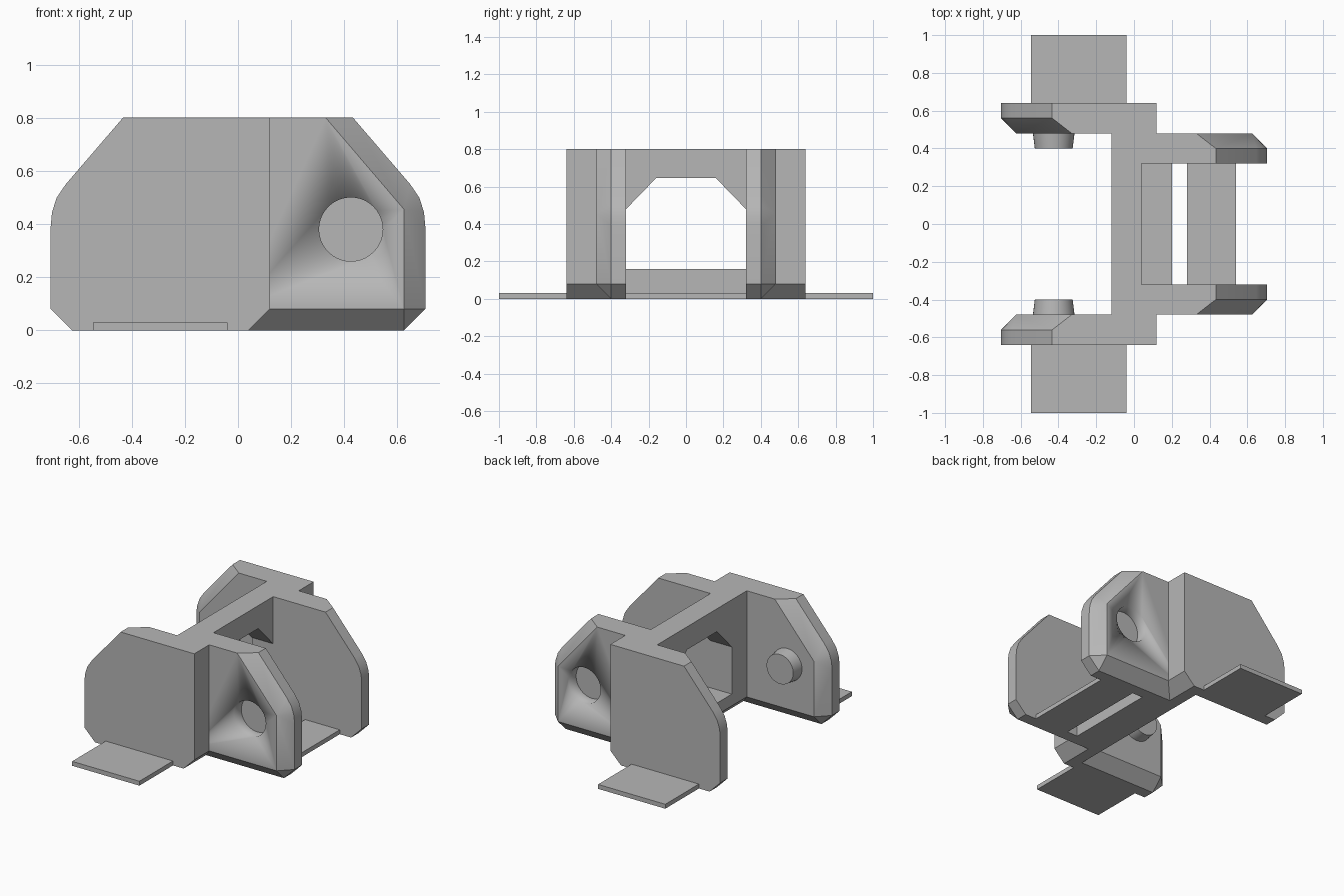
import bpy
import bmesh
import math
from mathutils import Matrix, Vector

cube = bpy.data.objects.get("Cube")
if cube:
    bpy.data.objects.remove(cube, do_unlink=True)

GREY = (0.47, 0.47, 0.47, 1.0)
grey = bpy.data.materials.new("plain_grey")
grey.use_nodes = True
grey.diffuse_color = GREY
grey.node_tree.nodes["Principled BSDF"].inputs["Base Color"].default_value = GREY


def finish(name, bm, mirrored=False, cutter=None):
    """Turn a bmesh into a named object, optionally cut and mirrored across y."""
    bmesh.ops.recalc_face_normals(bm, faces=bm.faces[:])
    mesh = bpy.data.meshes.new(name)
    bm.to_mesh(mesh)
    bm.free()
    mesh.materials.append(grey)
    obj = bpy.data.objects.new(name, mesh)
    bpy.context.collection.objects.link(obj)
    bpy.ops.object.select_all(action='DESELECT')
    obj.select_set(True)
    bpy.context.view_layer.objects.active = obj
    bpy.ops.object.shade_smooth_by_angle(angle=math.radians(25))
    if cutter:
        cut = obj.modifiers.new("socket", 'BOOLEAN')
        cut.operation = 'DIFFERENCE'
        cut.solver = 'EXACT'
        cut.object = cutter
        bpy.ops.object.modifier_apply(modifier=cut.name)
    if mirrored:
        mirror = obj.modifiers.new("mirror", 'MIRROR')
        mirror.use_axis = (False, True, False)
    return obj


def hull(name, sections, **kw):
    """Convex solid through (y, [(x, z), ...]) sections."""
    bm = bmesh.new()
    for y, pts in sections:
        for x, z in pts:
            bm.verts.new((x, y, z))
    bmesh.ops.convex_hull(bm, input=bm.verts[:])
    bmesh.ops.delete(bm, geom=[v for v in bm.verts if not v.link_faces], context='VERTS')
    bmesh.ops.dissolve_limit(bm, angle_limit=0.01, verts=bm.verts[:], edges=bm.edges[:])
    return finish(name, bm, **kw)


def extrude(name, points, offset, **kw):
    bm = bmesh.new()
    face = bm.faces.new([bm.verts.new(p) for p in points])
    grown = bmesh.ops.extrude_face_region(bm, geom=[face])
    verts = [g for g in grown["geom"] if isinstance(g, bmesh.types.BMVert)]
    bmesh.ops.translate(bm, verts=verts, vec=Vector(offset))
    # the starting cap survives the extrusion and closes the solid
    return finish(name, bm, **kw)


def profile_y(name, pts, y0, y1, **kw):
    return extrude(name, [(x, y0, z) for x, z in pts], (0, y1 - y0, 0), **kw)


def box(name, x0, x1, y0, y1, z0, z1, **kw):
    return profile_y(name, [(x0, z0), (x1, z0), (x1, z1), (x0, z1)], y0, y1, **kw)


def round_bar(name, x, z, y0, y1, r0, r1, **kw):
    bm = bmesh.new()
    place = Matrix.Translation((x, (y0 + y1) / 2, z)) @ Matrix.Rotation(-math.pi / 2, 4, 'X')
    bmesh.ops.create_cone(bm, cap_ends=True, segments=40, radius1=r0, radius2=r1,
                          depth=y1 - y0, matrix=place)
    return finish(name, bm, **kw)


def flip(pts):
    return [(-x, z) for x, z in pts]


TOP = 0.8
# rounded end shared by every side plate, and its bevelled face
end_outline = [(0.625, 0), (0.705, 0.08), (0.705, 0.39), (0.70, 0.445), (0.682, 0.50),
               (0.648, 0.55), (0.433, TOP)]
end_inset = [(0.625, 0.08), (0.625, 0.455), (0.33, TOP)]

# inner plates with a round socket in the outer face
cutter = round_bar("socket_cutter", 0.425, 0.38, 0.40, 0.56, 0.12, 0.12)
root = [(0, 0), (0, TOP)]
inner = end_outline + root
hull("inner_plates", [(0.32, inner), (0.40, inner), (0.48, end_inset + [(0, 0.08), (0, TOP)])],
     cutter=cutter, mirrored=True)
bpy.data.objects.remove(cutter, do_unlink=True)

# outer plates, bevelled on the side that faces inward
step = [(0.04, 0), (0.12, 0.08), (0.12, TOP)]
outer = flip(end_outline) + step
hull("outer_plates", [(0.64, outer), (0.56, outer), (0.48, flip(end_inset) + step[1:])],
     mirrored=True)

# pins on the outer plates
round_bar("pins", -0.425, 0.38, 0.40, 0.50, 0.10, 0.1125, mirrored=True)

# posts joining inner and outer plates
profile_y("corner_posts", flip(step) + step[::-1], 0.32, 0.56, mirrored=True)

# arched cross wall and its sill
arch = [(-0.32, TOP), (0.32, TOP), (0.32, 0.48), (0.16, 0.645), (-0.16, 0.645), (-0.32, 0.48)]
extrude("arched_wall", [(-0.12, y, z) for y, z in arch], (0.16, 0, 0))
profile_y("sill", [(-0.12, 0.16), (-0.12, 0.08), (-0.04, 0), (0.20, 0), (0.20, 0.16)], -0.32, 0.32)

# thin floor strip and side pads
box("floor_strip", 0.28, 0.54, -0.33, 0.33, 0, 0.03)
box("side_pads", -0.545, -0.04, 0.62, 1.0, 0, 0.03, mirrored=True)
